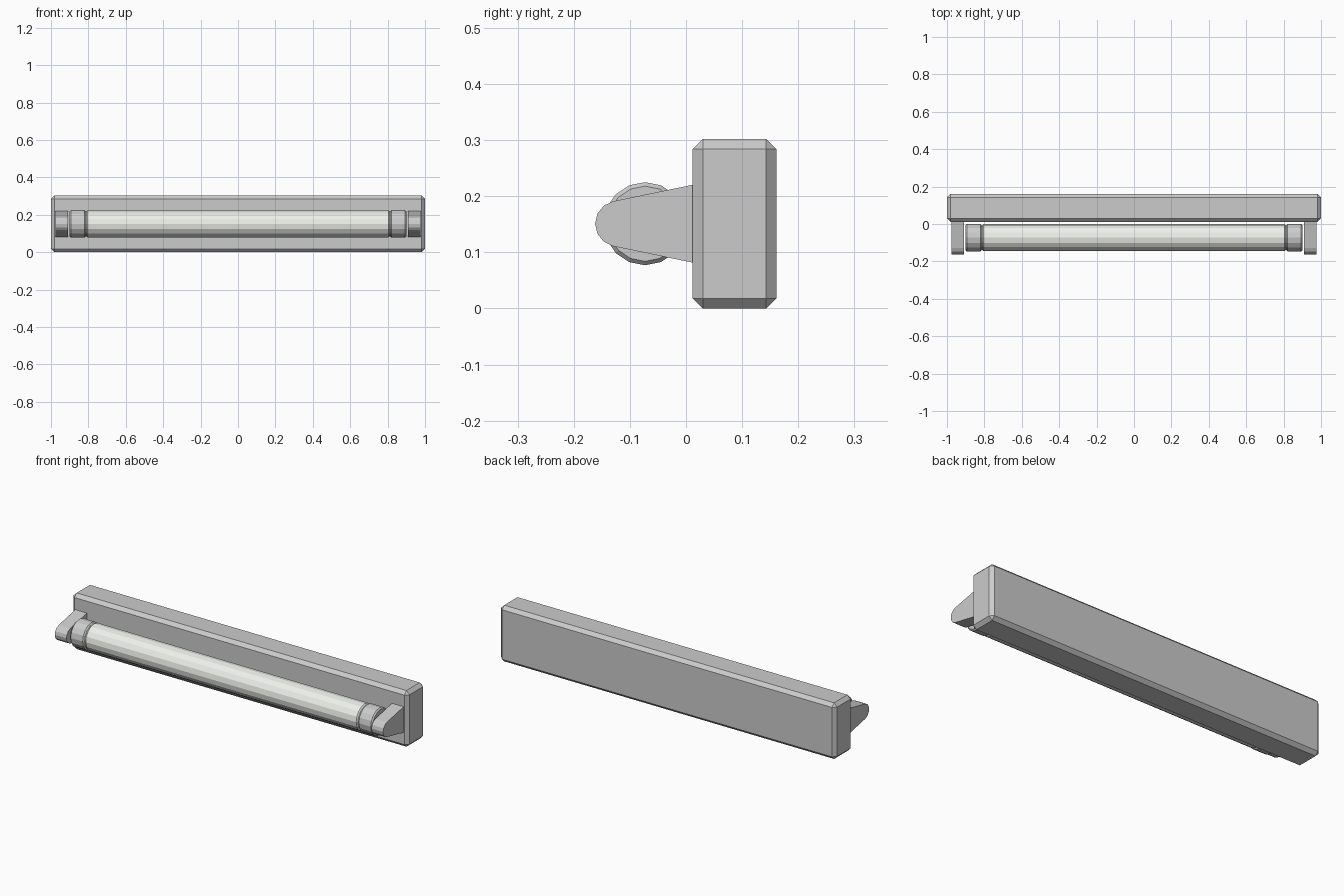
import bpy, bmesh
from math import pi, cos, sin, radians
from mathutils import Matrix

if "Cube" in bpy.data.objects:
    bpy.data.objects.remove(bpy.data.objects["Cube"])

TUBE_Y, TUBE_Z = -0.073, 0.151


def make_object(name, bm):
    bmesh.ops.recalc_face_normals(bm, faces=bm.faces)
    mesh = bpy.data.meshes.new(name)
    bm.to_mesh(mesh)
    bm.free()
    obj = bpy.data.objects.new(name, mesh)
    bpy.context.collection.objects.link(obj)
    return obj


def lathe_x(name, profile, sides=16):
    """Closed solid of revolution around the tube axis; profile is (x, radius)."""
    bm = bmesh.new()
    rings = [[bm.verts.new((x, TUBE_Y + r * cos(2 * pi * i / sides),
                            TUBE_Z + r * sin(2 * pi * i / sides)))
              for i in range(sides)] for x, r in profile]
    for a, b in zip(rings, rings[1:]):
        for i in range(sides):
            j = (i + 1) % sides
            bm.faces.new((a[i], a[j], b[j], b[i]))
    bm.faces.new(rings[0])
    bm.faces.new(rings[-1])
    return make_object(name, bm)


def extrude_x(name, outline, x0, x1):
    """Prism along x from a (y, z) outline."""
    bm = bmesh.new()
    face = bm.faces.new([bm.verts.new((x0, y, z)) for y, z in outline])
    new = bmesh.ops.extrude_face_region(bm, geom=[face])["geom"]
    bmesh.ops.translate(bm, vec=(x1 - x0, 0, 0),
                        verts=[g for g in new if isinstance(g, bmesh.types.BMVert)])
    return make_object(name, bm)


# Chamfered housing
bm = bmesh.new()
bmesh.ops.create_cube(bm, size=1, matrix=Matrix.Translation((0, 0.0865, 0.151))
                      @ Matrix.Diagonal((2, 0.149, 0.302, 1)))
bmesh.ops.bevel(bm, geom=bm.edges[:], offset=0.018, segments=1, affect='EDGES')
make_object("housing", bm)

# Bracket outline: tapered arm with a rounded nose
nose = [(-0.121 - 0.041 * cos(radians(a)), TUBE_Z + 0.041 * sin(radians(a)))
        for a in range(-78, 79, 26)]
arm = [(0.02, 0.080)] + nose + [(0.02, 0.222)]

# Brackets and end caps on both sides
for side, s in (("left", -1), ("right", 1)):
    extrude_x(side + "_bracket", arm, s * 0.908, s * 0.977)
    lathe_x(side + "_end_cap", [(s * 0.815, 0.067), (s * 0.822, 0.074),
                                (s * 0.893, 0.074), (s * 0.900, 0.067)])

# Light tube
tube = lathe_x("light_tube", [(-0.817, 0.066), (-0.811, 0.066), (-0.805, 0.072),
                              (0.805, 0.072), (0.811, 0.066), (0.817, 0.066)])
glow = bpy.data.materials.new("tube_white")
glow.diffuse_color = (0.85, 0.87, 0.83, 1)
glow.use_nodes = True
glow.node_tree.nodes["Principled BSDF"].inputs["Base Color"].default_value = glow.diffuse_color
tube.data.materials.append(glow)
